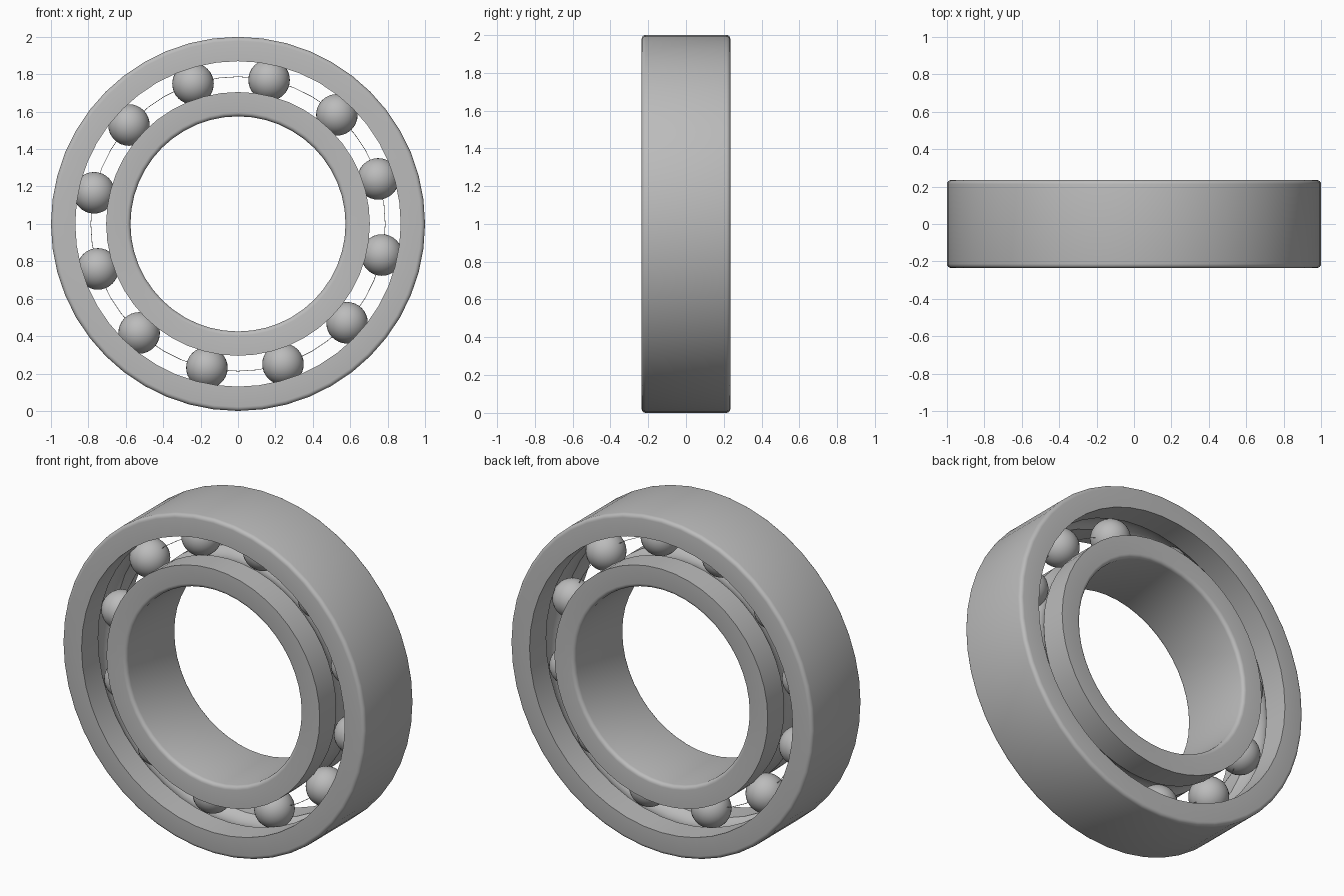
import bpy, bmesh, math
from mathutils import Matrix, Vector

if "Cube" in bpy.data.objects:
    bpy.data.objects.remove(bpy.data.objects["Cube"])

PITCH, BALL, GROOVE = 0.787, 0.111, 0.114
HALF, SEGMENTS, BALLS = 0.235, 48, 12
CENTRE = Vector((0, 0, 1))

steel = bpy.data.materials.new("steel grey")
steel.use_nodes = True
steel.diffuse_color = (0.5, 0.5, 0.5, 1)
steel.node_tree.nodes["Principled BSDF"].inputs["Base Color"].default_value = (0.5, 0.5, 0.5, 1)


def finish(name, bm):
    bmesh.ops.recalc_face_normals(bm, faces=bm.faces)
    mesh = bpy.data.meshes.new(name)
    bm.to_mesh(mesh)
    bm.free()
    mesh.materials.append(steel)
    obj = bpy.data.objects.new(name, mesh)
    bpy.context.collection.objects.link(obj)
    bpy.ops.object.select_all(action="DESELECT")
    obj.select_set(True)
    bpy.context.view_layer.objects.active = obj
    bpy.ops.object.shade_smooth_by_angle(angle=math.radians(30))
    return obj


def lathe(name, profile):
    """Spin a closed (radius, depth) profile about the bearing axis."""
    bm = bmesh.new()
    verts = [bm.verts.new((r, y, 1)) for r, y in profile]
    edges = [bm.edges.new((v, verts[i - 1])) for i, v in enumerate(verts)]
    bmesh.ops.spin(bm, geom=verts + edges, cent=CENTRE, axis=(0, 1, 0),
                   angle=math.tau, steps=SEGMENTS, use_merge=True)
    bmesh.ops.remove_doubles(bm, verts=bm.verts, dist=0.0001)
    return finish(name, bm)


def race(name, plain, shoulder, fillet=0.022):
    """Ring with rounded plain edges and a ball groove in its shoulder side."""
    side = 1 if shoulder > plain else -1
    reach = math.acos(abs(shoulder - PITCH) / GROOVE)
    groove = [(PITCH - side * GROOVE * math.cos(a), GROOVE * math.sin(a))
              for a in (reach * (i / 5 - 1) for i in range(11))]
    corner = [(plain + side * fillet * (1 - math.cos(a)),
               HALF - fillet * (1 - math.sin(a)))
              for a in (math.pi / 2 * (1 - i / 4) for i in range(5))]
    profile = [(shoulder, -HALF)] + groove + [(shoulder, HALF)] + corner
    profile += [(r, -y) for r, y in reversed(corner)]
    return lathe(name, profile)


# Inner and outer rings
race("outer_ring", 1.0, 0.87)
race("inner_ring", 0.575, 0.705)

# Hairline wire joining the ball centres
lathe("ball_wire", [(PITCH + 0.0015 * math.cos(a), 0.0015 * math.sin(a))
                    for a in (math.tau * i / 4 for i in range(4))])

# Rolling balls
for i in range(BALLS):
    angle = math.radians(17.8) + math.tau * i / BALLS
    place = CENTRE + PITCH * Vector((math.cos(angle), 0, math.sin(angle)))
    bm = bmesh.new()
    bmesh.ops.create_uvsphere(bm, u_segments=32, v_segments=16, radius=BALL,
                              matrix=Matrix.Translation(place))
    finish(f"ball_{i + 1}", bm)
